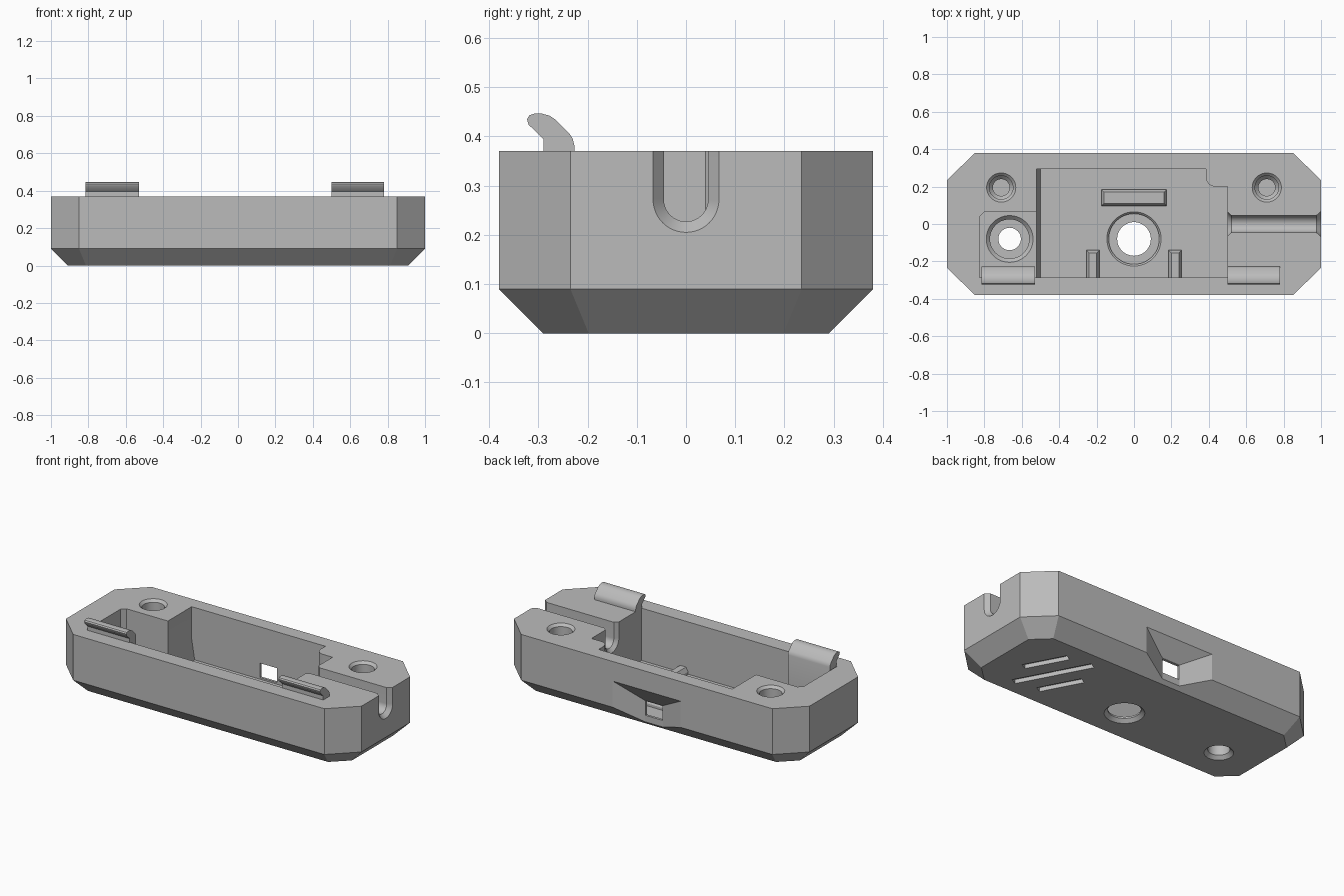
import bpy, bmesh
from math import sin, cos, pi, radians, tan

old = bpy.data.objects.get("Cube")
if old:
    bpy.data.objects.remove(old, do_unlink=True)

grey = bpy.data.materials.new("plain grey")
grey.use_nodes = True
GREY = (0.5, 0.5, 0.5, 1)
grey.diffuse_color = GREY
grey.node_tree.nodes["Principled BSDF"].inputs["Base Color"].default_value = GREY


def loft(name, loops):
    """Closed solid skinned through loops with equal point counts."""
    bm = bmesh.new()
    rings = [[bm.verts.new(p) for p in loop] for loop in loops]
    n = len(rings[0])
    for a, b in zip(rings, rings[1:]):
        for i in range(n):
            j = (i + 1) % n
            bm.faces.new((a[i], a[j], b[j], b[i]))
    bm.faces.new(rings[0][::-1])
    bm.faces.new(rings[-1])
    bmesh.ops.recalc_face_normals(bm, faces=bm.faces)
    mesh = bpy.data.meshes.new(name)
    bm.to_mesh(mesh)
    bm.free()
    mesh.materials.append(grey)
    obj = bpy.data.objects.new(name, mesh)
    bpy.context.collection.objects.link(obj)
    return obj


def prism(name, outline, z0, z1):
    return loft(name, [[(x, y, z) for x, y in outline] for z in (z0, z1)])


def lathe(name, x, y, profile, n=48):
    return loft(name, [[(x + r * cos(2 * pi * i / n), y + r * sin(2 * pi * i / n), z)
                        for i in range(n)] for r, z in profile])


def rect(x0, x1, y0, y1, z, inset=0):
    x0, x1, y0, y1 = x0 + inset, x1 - inset, y0 + inset, y1 - inset
    return [(x0, y0, z), (x1, y0, z), (x1, y1, z), (x0, y1, z)]


def octagon(d, z):
    k = d * tan(pi / 8)
    a, b, c, e = 1 - d, 0.235 - k, 0.85 - k, 0.38 - d
    return [(a, -b, z), (a, b, z), (c, e, z), (-c, e, z),
            (-a, b, z), (-a, -b, z), (-c, -e, z), (c, -e, z)]


def combine(target, tool, operation="DIFFERENCE"):
    mod = target.modifiers.new("bool", "BOOLEAN")
    mod.operation = operation
    mod.solver = "EXACT"
    mod.object = tool
    bpy.context.view_layer.objects.active = target
    bpy.ops.object.modifier_apply(modifier=mod.name)
    bpy.data.objects.remove(tool, do_unlink=True)


def smooth(obj, degrees):
    bpy.ops.object.select_all(action="DESELECT")
    obj.select_set(True)
    bpy.context.view_layer.objects.active = obj
    bpy.ops.object.shade_smooth_by_angle(angle=radians(degrees))


TOP, FLOOR, SHELF = 0.37, 0.05, 0.17

# Shell with chamfered corners and underside
body = loft("case_body", [octagon(0.09, 0), octagon(0, 0.09), octagon(0, TOP)])

# Main cavity with a steep step on its right side
section = [(-0.5, FLOOR), (0.5, FLOOR), (0.5, 0.5), (-0.52, 0.5), (-0.52, SHELF)]
combine(body, loft("main_cavity", [[(x, y, z) for x, z in section] for y in (-0.285, 0.295)]))

# Raised side pocket
pocket = [(-0.825, -0.285), (-0.51, -0.285), (-0.51, 0.065), (-0.8, 0.065), (-0.825, 0.04)]
combine(body, prism("side_pocket", pocket, SHELF, 0.5))

# Corner post with a rounded inner corner
post = [(0.51, 0.2), (0.51, 0.31), (0.385, 0.31)]
post += [(0.435 - 0.05 * cos(a), 0.25 - 0.05 * sin(a)) for a in [pi / 16 * i for i in range(9)]]
combine(body, prism("corner_post", post, 0.04, TOP), "UNION")

# Raised ribs on the cavity floor
for x0, x1, y0, y1 in ((-0.255, -0.185, -0.3, -0.14), (0.185, 0.255, -0.3, -0.14),
                       (-0.175, 0.175, 0.095, 0.185)):
    combine(body, loft("floor_rib", [rect(x0, x1, y0, y1, 0.04), rect(x0, x1, y0, y1, FLOOR + 0.015),
                                     rect(x0, x1, y0, y1, FLOOR + 0.04, 0.015)]), "UNION")

# Stepped through holes
combine(body, lathe("main_hole", 0, -0.08, [(0.12, -0.01), (0.09, 0.02), (0.09, 0.03),
                                            (0.135, 0.03), (0.135, 0.04), (0.155, 0.06)]))
combine(body, lathe("pocket_hole", -0.665, -0.08, [(0.09, -0.01), (0.06, 0.02), (0.06, 0.1),
                                                   (0.105, 0.1), (0.105, 0.15), (0.135, 0.18)]))

# Screw holes
for x in (-0.71, 0.71):
    combine(body, lathe("screw_hole", x, 0.195, [(0.045, 0.1), (0.045, 0.25), (0.063, 0.27),
                                                 (0.063, 0.355), (0.088, 0.38)]))


# Cable slot flared at both ends
def slot_loop(x, r, n=24):
    arc = [(x, -r * cos(pi * i / n), 0.272 - r * sin(pi * i / n)) for i in range(n + 1)]
    return arc + [(x, r, 0.5), (x, -r, 0.5)]


combine(body, loft("cable_slot", [slot_loop(x, r) for x, r in (
    (0.48, 0.065), (0.5, 0.065), (0.52, 0.045), (0.975, 0.045), (1, 0.067), (1.02, 0.067))]))


# Tapered recess and port window in the back
def back_loop(y, w, top):
    return [(-w, y, -0.05), (w, y, -0.05), (w, y, top), (-w, y, top)]


combine(body, loft("port_recess", [back_loop(0.31, 0.06, 0.15), back_loop(0.38, 0.23, 0.25),
                                   back_loop(0.4, 0.28, 0.28)]))
combine(body, loft("port_window", [rect(-0.058, 0.058, 0.27, 0.33, z) for z in (0.06, 0.148)]))

# Three slanted grooves in the underside
ux, uy = -sin(radians(28)), cos(radians(28))
for x, y, half in ((0.68, 0.07, 0.13), (0.57, 0, 0.23), (0.46, -0.07, 0.13)):
    w = 0.022
    corners = [(x + s * half * ux + t * w * uy, y + s * half * uy - t * w * ux)
               for s, t in ((-1, -1), (1, -1), (1, 1), (-1, 1))]
    combine(body, prism("groove", corners, -0.02, 0.025))
smooth(body, 15)

# Curved snap hooks along the front edge
hook = [(-0.29, 0.395), (-0.32, 0.424), (-0.323, 0.435), (-0.318, 0.443), (-0.309, 0.446),
        (-0.292, 0.446), (-0.277, 0.442), (-0.265, 0.434), (-0.237, 0.406),
        (-0.23, 0.395), (-0.227, 0.382)]
for name, x0, x1, base in (("right_hook", -0.815, -0.53, SHELF), ("left_hook", 0.5, 0.78, TOP)):
    shape = [(-0.29, base)] + hook + [(-0.227, base)]
    smooth(loft(name, [[(x, y, z) for y, z in shape] for x in (x0, x1)]), 35)
